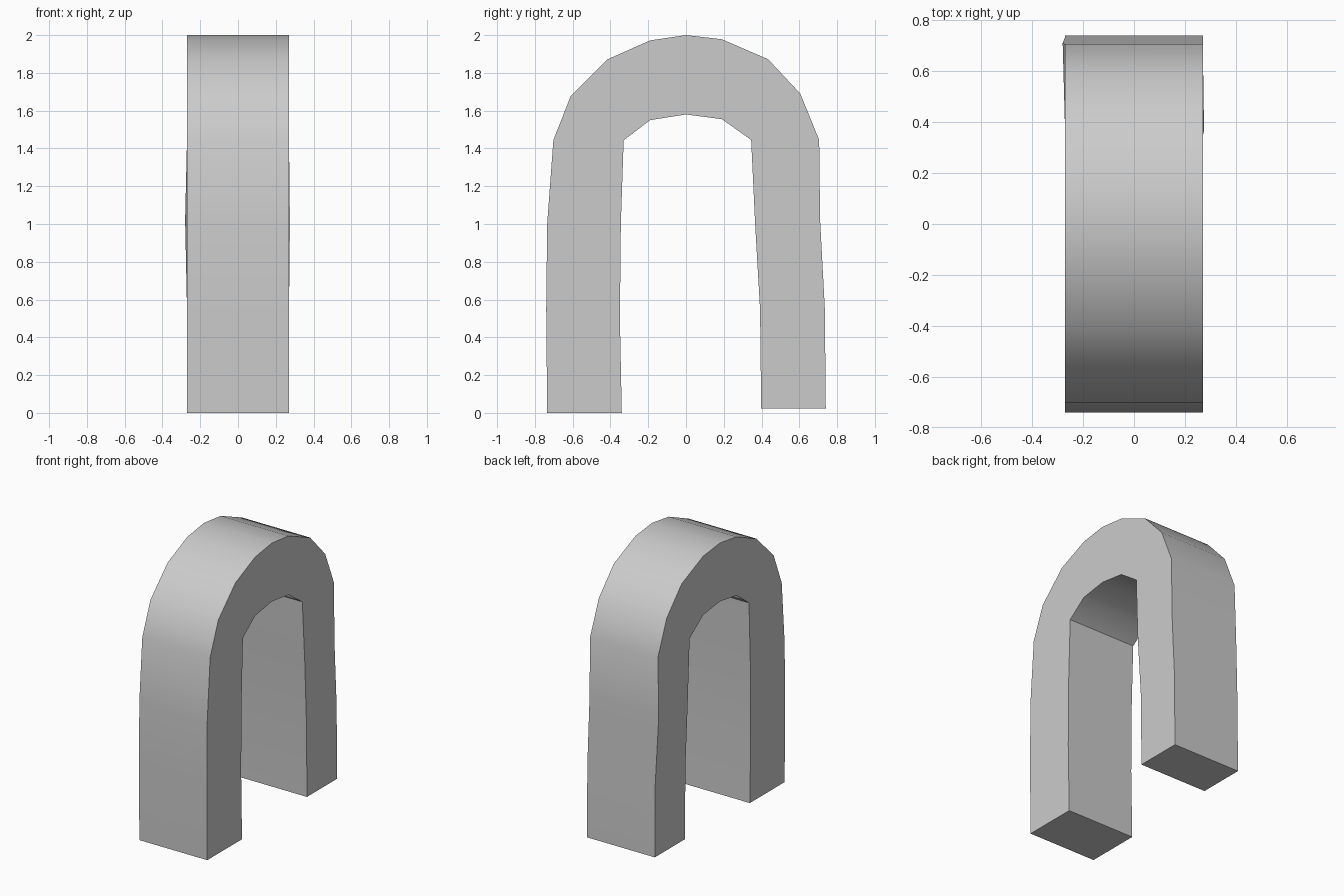
import bpy, bmesh, math

if "Cube" in bpy.data.objects:
    bpy.data.objects.remove(bpy.data.objects["Cube"])

HALF = 0.27  # half width along x

# Stations along the arch: outer y, z and inner y, z (front leg to back leg)
stations = [
    (-0.735, 0.0, -0.34, 0.0),
    (-0.74, 0.55, -0.35, 0.5),
    (-0.735, 1.0, -0.345, 1.0),
    (-0.702, 1.445, -0.33, 1.443),
    (-0.61, 1.678, -0.33, 1.443),
    (-0.415, 1.872, -0.33, 1.443),
    (-0.19, 1.972, -0.19, 1.55),
    (0.0, 2.0, 0.0, 1.58),
    (0.19, 1.978, 0.19, 1.555),
    (0.435, 1.872, 0.345, 1.445),
    (0.605, 1.69, 0.345, 1.445),
    (0.705, 1.445, 0.345, 1.445),
    (0.71, 1.02, 0.366, 1.0),
    (0.735, 0.55, 0.392, 0.55),
    (0.74, 0.022, 0.398, 0.022),
]
TWISTED = 12  # station with the slight bulge on the back leg

bm = bmesh.new()

# One four-cornered ring per station
rings = []
for i, (yo, zo, yi, zi) in enumerate(stations):
    b = 0.01 if i == TWISTED else 0.0
    corners = [(-HALF - b, yo, zo), (HALF, yo, zo),
               (HALF + b / 2, yi, zi), (-HALF, yi, zi)]
    rings.append([bm.verts.new(c) for c in corners])

# Bridge rings and close the feet
for a, b in zip(rings, rings[1:]):
    for k in range(4):
        n = (k + 1) % 4
        bm.faces.new((a[k], a[n], b[n], b[k]))
bm.faces.new(rings[0])
bm.faces.new(rings[-1])

# Merge the fanned inner shoulder corners
bmesh.ops.remove_doubles(bm, verts=bm.verts[:], dist=0.0005)
bmesh.ops.recalc_face_normals(bm, faces=bm.faces[:])

mesh = bpy.data.meshes.new("arch")
bm.to_mesh(mesh)
bm.free()
arch = bpy.data.objects.new("arch", mesh)
bpy.context.collection.objects.link(arch)

# Smooth crown, sharp side edges
bpy.context.view_layer.objects.active = arch
arch.select_set(True)
bpy.ops.object.shade_smooth_by_angle(angle=math.radians(30))
